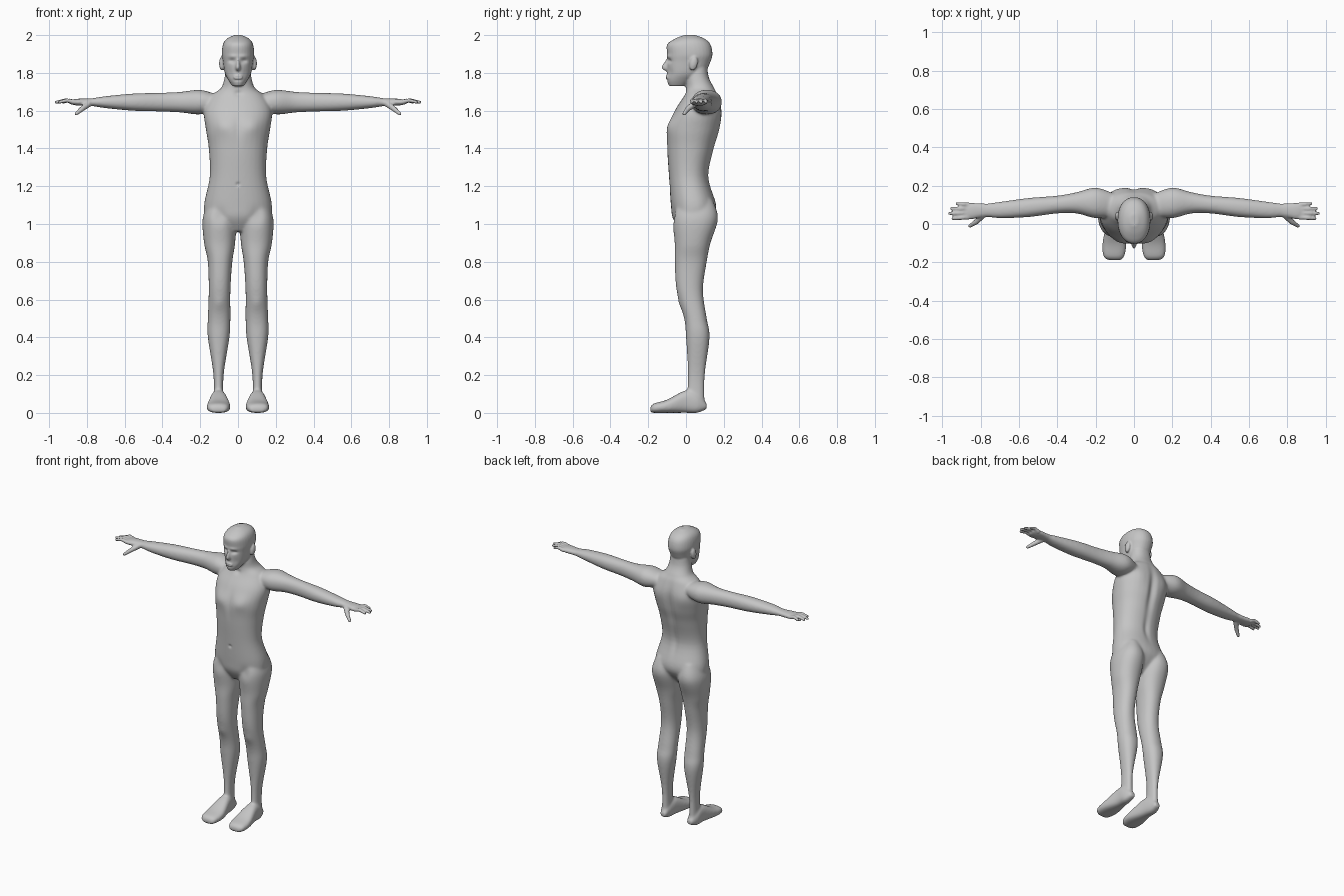
import bpy
import bmesh
import math
from mathutils import Matrix, Vector

cube = bpy.data.objects.get("Cube")
if cube:
    bpy.data.objects.remove(cube, do_unlink=True)

skin = bpy.data.materials.new("plain_grey")
skin.use_nodes = True
skin.diffuse_color = (0.56, 0.56, 0.56, 1)
skin.node_tree.nodes["Principled BSDF"].inputs["Base Color"].default_value = skin.diffuse_color

SEGMENTS = 32
STEPS = 5
ARM_HEIGHT = 1.645
FRONT, BACK = -1, 1


def spline(rows):
    """Smoothly interpolate the rows of a loft."""
    last = len(rows) - 1
    for i in range(last):
        before, start, end, after = (rows[min(max(j, 0), last)] for j in range(i - 1, i + 3))
        for k in range(STEPS):
            t = k / STEPS
            row = []
            for p, q, r, s in zip(before, start, end, after):
                leave, arrive = (r - p) / 2, (s - q) / 2
                bend = 3 * (r - q) - 2 * leave - arrive
                twist = leave + arrive - 2 * (r - q)
                row.append(q + t * (leave + t * (bend + t * twist)))
            yield row
    yield rows[last]


def loft(bm, axis, rows, side=1, power=2.2):
    """Skin rounded sections; each row is position, low/high u, low/high v."""
    rings = []
    for t, u_low, u_high, v_low, v_high in spline(rows):
        ring = []
        for i in range(SEGMENTS):
            angle = math.tau * i / SEGMENTS
            c, s = math.cos(angle), math.sin(angle)
            across = math.copysign(abs(c) ** (2 / power), c)
            along = math.copysign(abs(s) ** (2 / power), s)
            u = (u_low + u_high + across * (u_high - u_low)) / 2
            v = (v_low + v_high + along * (v_high - v_low)) / 2
            x, y, z = {"x": (t, u, v), "y": (u, t, v), "z": (u, v, t)}[axis]
            ring.append(bm.verts.new((x * side, y, z)))
        rings.append(ring)
    for low, high in zip(rings, rings[1:]):
        for i in range(SEGMENTS):
            j = (i + 1) % SEGMENTS
            bm.faces.new((low[i], low[j], high[j], high[i]))
    bm.faces.new(rings[0])
    bm.faces.new(rings[-1])


def central_loft(bm, rows, power=2.2):
    """Upright loft centred on the body; rows are height, half width, front, back."""
    loft(bm, "z", [(z, -half, half, front, back) for z, half, front, back in rows], power=power)


def ball(bm, center, size, tilt=0):
    place = Matrix.Translation(center) @ Matrix.Rotation(tilt, 4, "X") @ Matrix.Diagonal((*size, 1))
    bmesh.ops.create_uvsphere(bm, u_segments=24, v_segments=16, radius=1, matrix=place)


def digit(bm, points, thick, thin):
    """Tapered finger with rounded joints."""
    points = [Vector(p) for p in points]
    radii = [thick, (thick + thin) / 2, thin]
    for p, r in zip(points, radii):
        ball(bm, p, (r, r, r))
    for p, q, r, s in zip(points, points[1:], radii, radii[1:]):
        turn = (q - p).to_track_quat("Z", "Y").to_matrix().to_4x4()
        bmesh.ops.create_cone(bm, cap_ends=True, segments=16, radius1=r, radius2=s,
                              depth=(q - p).length, matrix=Matrix.Translation((p + q) / 2) @ turn)


def finish(bm, name):
    bmesh.ops.recalc_face_normals(bm, faces=bm.faces)
    mesh = bpy.data.meshes.new(name)
    bm.to_mesh(mesh)
    bm.free()
    mesh.materials.append(skin)
    obj = bpy.data.objects.new(name, mesh)
    bpy.context.collection.objects.link(obj)
    return obj


bm = bmesh.new()

# Torso and neck
central_loft(bm, [
    (.96, .04, -.03, .08), (1.03, .16, -.07, .14), (1.1, .18, -.08, .16),
    (1.25, .15, -.09, .12), (1.4, .155, -.1, .15), (1.5, .17, -.1, .18),
    (1.6, .18, -.06, .19), (1.68, .14, -.01, .17), (1.72, .09, 0, .15),
    (1.78, .07, 0, .12), (1.87, .06, .02, .11)])

# Head, nose and lips
central_loft(bm, [
    (1.73, .03, -.09, 0), (1.76, .05, -.1, .04), (1.8, .07, -.1, .1), (1.86, .08, -.1, .13),
    (1.9, .086, -.1, .14), (1.95, .08, -.1, .13), (1.98, .06, -.06, .1), (2, .02, -.01, .05)])
central_loft(bm, [(1.88, .01, -.1, 0), (1.83, .018, -.13, 0), (1.81, .014, -.11, 0)], power=2)
ball(bm, (0, -.1, 1.777), (.025, .01, .012))

for side in (1, -1):
    # Ear
    ball(bm, (.086 * side, .04, 1.85), (.014, .022, .038), -.2)

    # Leg with buttock
    loft(bm, "z", [
        (1.13, .04, .15, -.04, .14), (1.03, .01, .187, -.07, .17), (.9, .015, .18, -.06, .13),
        (.8, .03, .16, -.06, .11), (.65, .04, .155, -.05, .09), (.5, .04, .16, -.01, .11),
        (.4, .045, .16, 0, .125), (.2, .076, .13, .01, .1), (.04, .076, .13, 0, .1)], side)

    # Foot
    loft(bm, "y", [
        (.11, .08, .12, .02, .05), (.06, .07, .14, 0, .1), (0, .06, .145, 0, .12),
        (-.1, .04, .165, 0, .07), (-.17, .05, .16, 0, .05), (-.19, .07, .13, 0, .03)],
        side, power=2.6)

    # Arm and palm, level about one line: distance out, front, back, half height
    loft(bm, "x", [(x, front, back, ARM_HEIGHT - half, ARM_HEIGHT + half)
                   for x, front, back, half in (
        (.11, .04, .16, .04), (.2, .03, .19, .065), (.3, .055, .166, .055),
        (.4, .055, .148, .05), (.55, .036, .136, .046), (.7, .03, .116, .032),
        (.78, .037, .107, .02), (.85, .025, .11, .018), (.89, .03, .1, .01))], side)

    # Fingers and thumb
    for i, reach in enumerate((.945, .963, .953, .924)):
        spread = i - 1.5
        knuckle = Vector((.865 * side, .068 + .022 * spread, ARM_HEIGHT))
        tip = Vector((reach * side, .068 + .026 * spread, ARM_HEIGHT))
        arch = Vector((0, 0, .01))
        digit(bm, (knuckle, (knuckle + tip) / 2 + arch, tip), .0125, .0085)
    digit(bm, [(.785 * side, .05, 1.64), (.825 * side, .01, 1.61), (.856 * side, -.01, 1.584)],
          .018, .01)

body = finish(bm, "body")

# Fuse all parts into one skin
fuse = body.modifiers.new("fuse", "REMESH")
fuse.mode = "VOXEL"
fuse.voxel_size = 0.0055
graph = bpy.context.evaluated_depsgraph_get()
fused = bpy.data.meshes.new_from_object(body.evaluated_get(graph))
body.modifiers.clear()
body.data = fused

bm = bmesh.new()
bm.from_mesh(fused)


def relax(verts, rounds):
    for _ in range(rounds):
        bmesh.ops.smooth_vert(bm, verts=verts, factor=0.5,
                              use_axis_x=True, use_axis_y=True, use_axis_z=True)


def press(facing, x, z, wide, tall, depth):
    """Push the front or back skin in, or out if depth is negative, on both sides."""
    for v in bm.verts:
        across, up = (abs(v.co.x) - x) / wide, (v.co.z - z) / tall
        if abs(up) < 3 and v.normal.y * facing > 0:
            v.co.y -= depth * v.normal.y * math.exp(-across ** 2 - up ** 2)


relax([v for v in bm.verts if abs(v.co.x) < .78 and v.co.z < 1.72], 12)
relax(bm.verts[:], 2)
bm.normal_update()

# Face: eye sockets, brows, cheeks, mouth line, lip fold
press(FRONT, .033, 1.864, .02, .011, .013)
press(FRONT, .03, 1.888, .025, .008, -.004)
press(FRONT, .045, 1.8, .02, .025, .006)
press(FRONT, 0, 1.777, .022, .004, .005)
press(FRONT, 0, 1.762, .022, .005, .005)

# Front: chest muscles, breastbone, throat notch, navel, groin, kneecaps
press(FRONT, .08, 1.52, .05, .045, -.012)
press(FRONT, 0, 1.5, .02, .08, .005)
press(FRONT, 0, 1.69, .02, .015, .008)
press(FRONT, 0, 1.21, .01, .01, .007)
press(FRONT, .1, 1.04, .035, .04, .008)
press(FRONT, .1, .58, .03, .035, -.005)

# Back: shoulder blades, spine, lower back
press(BACK, .1, 1.58, .045, .06, -.006)
press(BACK, 0, 1.5, .025, .14, .016)
press(BACK, 0, 1.26, .02, .08, .008)

bm.to_mesh(fused)
bm.free()
fused.shade_smooth()

# Eyes
for side, name in ((1, "left_eye"), (-1, "right_eye")):
    bm = bmesh.new()
    ball(bm, (.032 * side, -.064, 1.863), (.015, .014, .011))
    finish(bm, name).data.shade_smooth()
